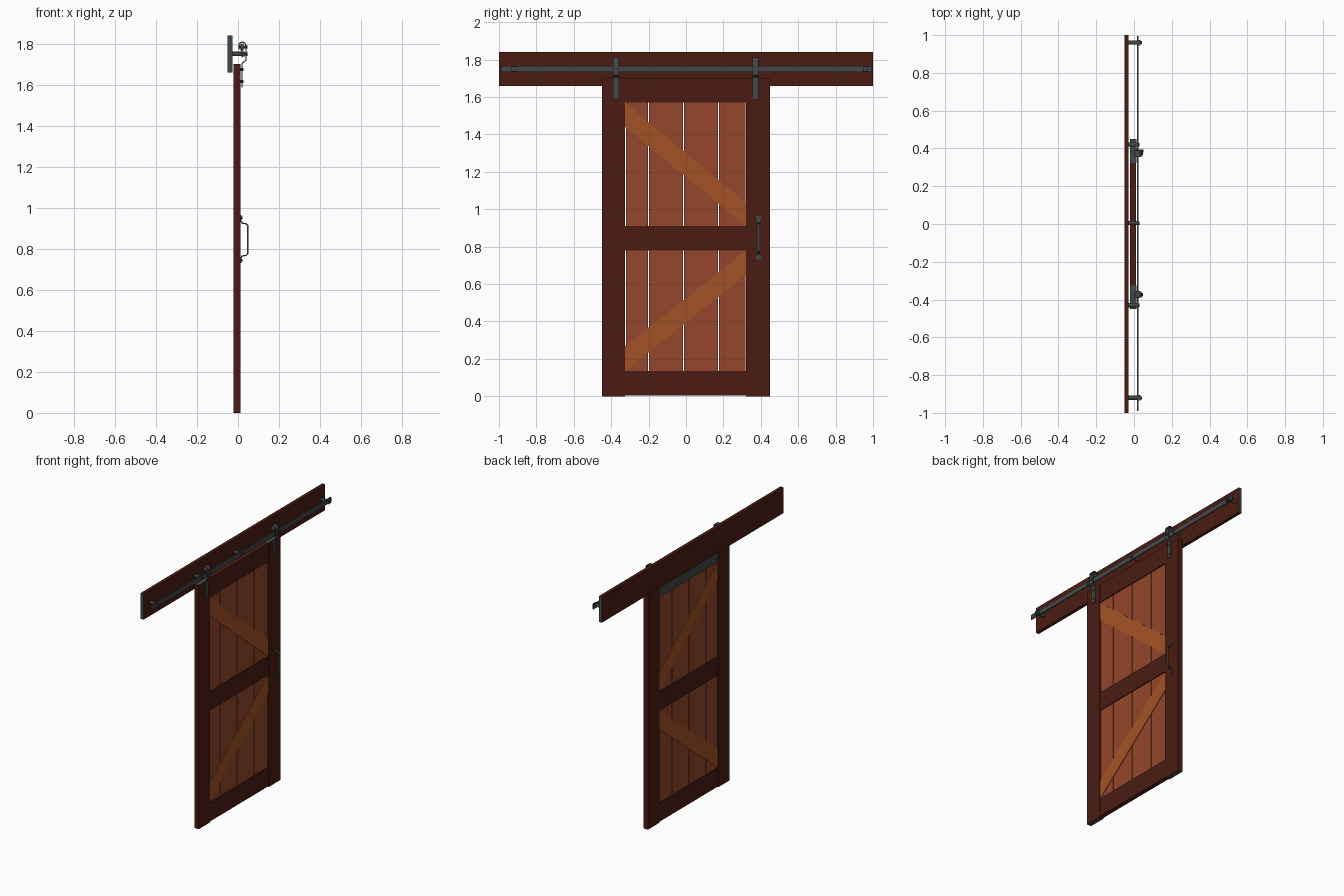
import bpy, bmesh, math
from mathutils import Vector

if "Cube" in bpy.data.objects:
    bpy.data.objects.remove(bpy.data.objects["Cube"])


def material(name, rgb):
    m = bpy.data.materials.new(name)
    m.diffuse_color = (*rgb, 1)
    m.use_nodes = True
    m.node_tree.nodes["Principled BSDF"].inputs["Base Color"].default_value = m.diffuse_color
    return m


DARK = material("dark_wood", (0.07, 0.012, 0.006))
PLANK = material("plank_wood", (0.30, 0.062, 0.025))
BRACE = material("brace_wood", (0.37, 0.083, 0.018))
IRON = material("iron", (0.06, 0.065, 0.065))


def finish(name, bm, mat, smooth=False):
    bmesh.ops.recalc_face_normals(bm, faces=bm.faces)
    me = bpy.data.meshes.new(name)
    bm.to_mesh(me)
    bm.free()
    ob = bpy.data.objects.new(name, me)
    bpy.context.collection.objects.link(ob)
    me.materials.append(mat)
    if smooth:
        bpy.ops.object.select_all(action='DESELECT')
        ob.select_set(True)
        bpy.context.view_layer.objects.active = ob
        bpy.ops.object.shade_smooth_by_angle(angle=math.radians(40))
    return ob


def prism(name, pts, direction, mat):
    """Extrude a flat outline along a direction."""
    bm = bmesh.new()
    lo = [bm.verts.new(p) for p in pts]
    hi = [bm.verts.new(Vector(p) + Vector(direction)) for p in pts]
    bm.faces.new(lo)
    bm.faces.new(hi[::-1])
    n = len(pts)
    for i in range(n):
        bm.faces.new((lo[i], lo[(i + 1) % n], hi[(i + 1) % n], hi[i]))
    return finish(name, bm, mat)


def box(name, x, y, z, mat, iron_normal=None):
    pts = [(x[0], y[0], z[0]), (x[0], y[1], z[0]), (x[0], y[1], z[1]), (x[0], y[0], z[1])]
    ob = prism(name, pts, (x[1] - x[0], 0, 0), mat)
    if iron_normal:
        ob.data.materials.append(IRON)
        for p in ob.data.polygons:
            if any(p.normal.dot(Vector(v)) > 0.9 for v in iron_normal):
                p.material_index = 1
    return ob


def cyl_x(name, x0, x1, y, z, r, n=20):
    pts = [(x0, y + r * math.cos(2 * math.pi * i / n), z + r * math.sin(2 * math.pi * i / n))
           for i in range(n)]
    ob = prism(name, pts, (x1 - x0, 0, 0), IRON)
    return ob


def strap(name, path, y, width, t):
    """Bent flat bar following an x-z path."""
    P = [Vector(p) for p in path]
    left, right = [], []
    for i, p in enumerate(P):
        a = (p - P[i - 1]).normalized() if i else (P[1] - p).normalized()
        b = (P[i + 1] - p).normalized() if i < len(P) - 1 else a
        d = (a + b).normalized()
        n = Vector((-d.y, d.x)) * (t / 2 / max(0.5, d.dot(a)))
        left.append(p + n)
        right.append(p - n)
    bm = bmesh.new()
    rings = []
    for l, r in zip(left, right):
        rings.append([bm.verts.new((q.x, y + s * width / 2, q.y))
                      for q, s in ((l, -1), (l, 1), (r, 1), (r, -1))])
    for A, B in zip(rings, rings[1:]):
        for k in range(4):
            bm.faces.new((A[k], A[(k + 1) % 4], B[(k + 1) % 4], B[k]))
    bm.faces.new(rings[0])
    bm.faces.new(rings[-1])
    return finish(name, bm, IRON, True)


# Header board on the wall
box("header_board", (-0.051, -0.028), (-1, 1), (1.66, 1.84), DARK, [(0, 1, 0), (0, -1, 0)])

# Door frame
ends = [(0, 0, 1), (0, 0, -1)]
box("stile_left", (-0.022, 0.012), (-0.45, -0.325), (0, 1.70), DARK, ends)
box("stile_right", (-0.022, 0.012), (0.322, 0.45), (0, 1.70), DARK, ends)
for name, z0, z1 in (("bottom", 0.005, 0.135), ("middle", 0.78, 0.91), ("top", 1.57, 1.70)):
    box(name + "_rail", (-0.02, 0.01), (-0.325, 0.322), (z0, z1), DARK,
        [(-1, 0, 0)] if name == "top" else None)

# Planks with narrow gaps
edges = [-0.325, -0.20, -0.013, 0.174, 0.322]
for i in range(4):
    box("plank_%d" % (i + 1), (-0.014, 0.004), (edges[i] + 0.003, edges[i + 1] - 0.003),
        (0.135, 1.57), PLANK)

# Diagonal braces
for name, a0, a1, b0, b1 in (("upper_brace", 1.44, 1.568, 0.91, 1.035),
                             ("lower_brace", 0.135, 0.27, 0.65, 0.778)):
    prism(name, [(-0.018, -0.325, a0), (-0.018, 0.322, b0), (-0.018, 0.322, b1),
                 (-0.018, -0.325, a1)], (0.026, 0, 0), BRACE)

# Track with spacers and end stops
box("track", (0.016, 0.023), (-0.99, 0.995), (1.733, 1.767), IRON)
for y in (-0.92, -0.43, 0.005, 0.42, 0.96):
    cyl_x("track_spacer", -0.028, 0.016, y, 1.75, 0.011)
    cyl_x("track_bolt", 0.023, 0.029, y, 1.75, 0.009, 6)
for y in (-0.92, 0.96):
    box("end_stop", (0.023, 0.034), (y - 0.014, y + 0.014), (1.737, 1.763), IRON)
    cyl_x("end_stop_bolt", 0.034, 0.042, y, 1.75, 0.008, 6)

# Roller hangers: wheel on the track and a bent strap down the door face
for y in (-0.374, 0.372):
    arch = [(0.021 + 0.017 * math.cos(a), 1.791 + 0.017 * math.sin(a))
            for a in [math.pi * k / 8 for k in range(9)]]
    strap("hanger_strap", [(0.02, 1.587), (0.02, 1.705), (0.038, 1.718)] + arch + [(0.004, 1.772)],
          y, 0.032, 0.005)
    cyl_x("roller_wheel", 0.012, 0.028, y, 1.784, 0.018, 24)
    cyl_x("roller_axle", 0.002, 0.046, y, 1.784, 0.007, 12)
    cyl_x("axle_nut", 0.040, 0.047, y, 1.75, 0.010, 6)
    for z in (1.615, 1.675):
        cyl_x("hanger_bolt", 0.010, 0.026, y, z, 0.008, 6)

# Pull handle
strap("pull_handle", [(0.014, 0.735), (0.014, 0.755), (0.02, 0.765), (0.04, 0.768), (0.047, 0.776),
                      (0.047, 0.914), (0.04, 0.922), (0.02, 0.925), (0.014, 0.935), (0.014, 0.96)],
      0.387, 0.016, 0.006)
for z in (0.744, 0.952):
    cyl_x("handle_foot", 0.011, 0.017, 0.387, z, 0.014)
    cyl_x("handle_screw", 0.017, 0.021, 0.387, z, 0.006, 8)
